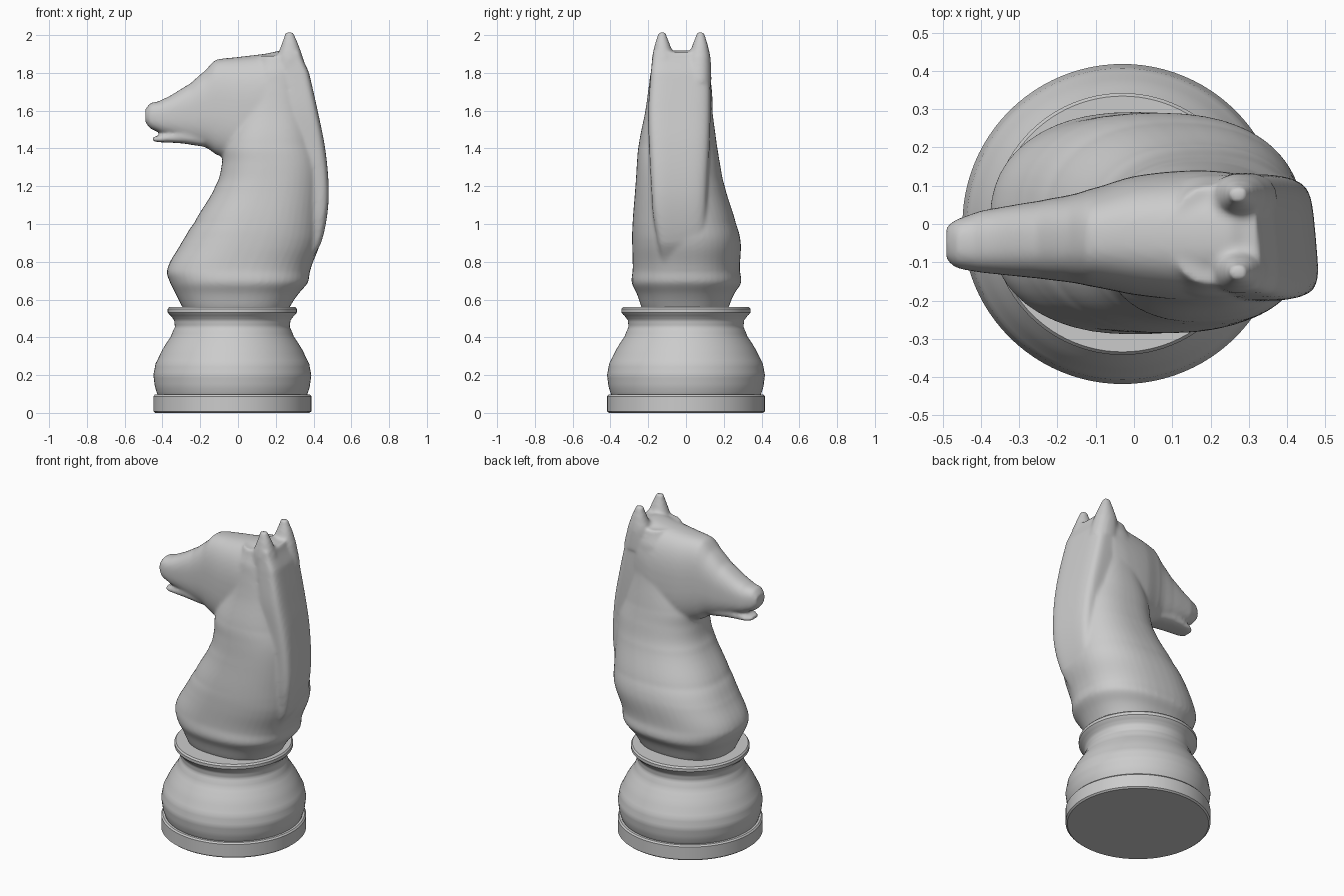
import bpy, bmesh, math

grey = bpy.data.materials.new("plain grey")
grey.diffuse_color = (0.6, 0.6, 0.6, 1)


def finish(name, bm):
    bmesh.ops.recalc_face_normals(bm, faces=bm.faces)
    mesh = bpy.data.meshes.new(name)
    bm.to_mesh(mesh)
    bm.free()
    mesh.materials.append(grey)
    ob = bpy.data.objects.new(name, mesh)
    bpy.context.collection.objects.link(ob)
    return ob


def spline(rows, steps=6):
    """Catmull-Rom resampling of section rows."""
    out = []
    for i in range(len(rows) - 1):
        p0, p1 = rows[max(i - 1, 0)], rows[i]
        p2, p3 = rows[i + 1], rows[min(i + 2, len(rows) - 1)]
        for s in range(steps):
            t = s / steps
            row = [0.5 * (2 * b + (c - a) * t + (2 * a - 5 * b + 4 * c - d) * t * t
                          + (3 * b - a - 3 * c + d) * t ** 3)
                   for a, b, c, d in zip(p0, p1, p2, p3)]
            row[0] = p1[0] + (p2[0] - p1[0]) * t
            out.append(row)
    return out + [list(rows[-1])]


def loft(bm, rows, axis, power, shear=0.0, n=48):
    """Closed loft of superellipses; a row is position, u min, u max, v min, v max."""
    rings = []
    for a, u0, u1, v0, v1 in spline(rows):
        ring = []
        for k in range(n):
            t = 2 * math.pi * k / n
            c, s = math.cos(t), math.sin(t)
            u = math.copysign(abs(c) ** (2 / power), c) * (u1 - u0) / 2
            v = math.copysign(abs(s) ** (2 / power), s) * (v1 - v0) / 2
            u += (u0 + u1) / 2 - shear * v
            v += (v0 + v1) / 2
            ring.append(bm.verts.new((u, v, a) if axis == "z" else (a, u, v)))
        rings.append(ring)
    for r0, r1 in zip(rings, rings[1:]):
        for k in range(n):
            j = (k + 1) % n
            bm.faces.new((r0[k], r0[j], r1[j], r1[k]))
    bm.faces.new(rings[0][::-1])
    bm.faces.new(rings[-1])


def lathe(name, profile, cx, n=96):
    bm = bmesh.new()
    rings = [[bm.verts.new((cx + r * math.cos(2 * math.pi * k / n),
                            r * math.sin(2 * math.pi * k / n), z)) for k in range(n)]
             for r, z in profile]
    for r0, r1 in zip(rings, rings[1:]):
        for k in range(n):
            j = (k + 1) % n
            bm.faces.new((r0[k], r0[j], r1[j], r1[k]))
    bm.faces.new(rings[0][::-1])
    bm.faces.new(rings[-1])
    ob = finish(name, bm)
    bpy.context.view_layer.objects.active = ob
    ob.select_set(True)
    bpy.ops.object.shade_smooth_by_angle(angle=math.radians(35))
    ob.select_set(False)


# Turned base: foot disc, then bulb with waist and rim
lathe("foot_disc", [(0.408, 0), (0.418, 0.008), (0.418, 0.088), (0.41, 0.097)], -0.03)
bulb = spline([(0.395, 0.095), (0.41, 0.14), (0.418, 0.2), (0.407, 0.26), (0.37, 0.335),
               (0.325, 0.405), (0.304, 0.455), (0.308, 0.49), (0.333, 0.52)], 4)
# keep bulb radii as listed by smoothing only along the curve
lathe("bulb_and_rim", bulb + [(0.342, 0.532), (0.342, 0.55), (0.334, 0.56)], -0.03)

bm = bmesh.new()

# Neck and chest
loft(bm, [(0.52, -0.275, 0.255, -0.22, 0.21),
          (0.57, -0.30, 0.28, -0.24, 0.23),
          (0.63, -0.33, 0.32, -0.26, 0.255),
          (0.69, -0.36, 0.37, -0.288, 0.292),
          (0.76, -0.375, 0.385, -0.282, 0.285),
          (0.90, -0.30, 0.435, -0.285, 0.29),
          (1.00, -0.235, 0.445, -0.283, 0.265),
          (1.20, -0.12, 0.45, -0.268, 0.205),
          (1.32, -0.085, 0.445, -0.26, 0.18),
          (1.42, -0.075, 0.42, -0.25, 0.163),
          (1.60, 0.0, 0.385, -0.215, 0.14),
          (1.80, 0.06, 0.345, -0.188, 0.127),
          (1.89, 0.10, 0.31, -0.16, 0.10)], "z", 2.35)

# Flat mane strip down the back, slightly proud on one side
loft(bm, [(0.78, 0.25, 0.37, -0.13, 0.08),
          (0.90, 0.30, 0.435, -0.15, 0.10),
          (1.05, 0.30, 0.467, -0.175, 0.11),
          (1.20, 0.30, 0.474, -0.185, 0.115),
          (1.40, 0.27, 0.455, -0.195, 0.125),
          (1.60, 0.24, 0.415, -0.20, 0.13),
          (1.80, 0.22, 0.37, -0.187, 0.127),
          (1.91, 0.22, 0.325, -0.175, 0.115)], "z", 4.5, 0.09)

# Head from muzzle to crown
loft(bm, [(-0.49, -0.095, -0.005, 1.535, 1.61),
          (-0.465, -0.115, 0.012, 1.505, 1.64),
          (-0.40, -0.127, 0.035, 1.475, 1.66),
          (-0.25, -0.142, 0.06, 1.43, 1.745),
          (-0.17, -0.152, 0.075, 1.405, 1.815),
          (-0.12, -0.162, 0.09, 1.37, 1.868),
          (0.0, -0.185, 0.125, 1.32, 1.884),
          (0.15, -0.20, 0.14, 1.32, 1.902),
          (0.25, -0.19, 0.135, 1.40, 1.92),
          (0.31, -0.17, 0.12, 1.50, 1.90)], "x", 2.6)

# Lower lip
loft(bm, [(-0.45, -0.09, -0.01, 1.437, 1.461),
          (-0.42, -0.105, 0.01, 1.433, 1.467),
          (-0.30, -0.12, 0.03, 1.427, 1.50),
          (-0.18, -0.12, 0.04, 1.41, 1.52)], "x", 3)

# Pair of ears
for side in (-1, 1):
    ear = []
    for z, x0, x1, inner, outer in [(1.75, 0.20, 0.375, 0.02, 0.16),
                                    (1.88, 0.205, 0.345, 0.035, 0.155),
                                    (1.95, 0.23, 0.32, 0.06, 0.14),
                                    (2.015, 0.25, 0.295, 0.082, 0.122)]:
        v = sorted((-0.025 + side * inner, -0.025 + side * outer))
        ear.append((z, x0, x1, v[0], v[1]))
    loft(bm, ear, "z", 2.2)

# Fuse the parts into one sculpted surface
horse = finish("horse_head_and_neck", bm)
fuse = horse.modifiers.new("fuse", "REMESH")
fuse.mode = "VOXEL"
fuse.voxel_size = 0.01
fuse.use_smooth_shade = True
soften = horse.modifiers.new("soften", "SMOOTH")
soften.factor = 0.5
soften.iterations = 8
